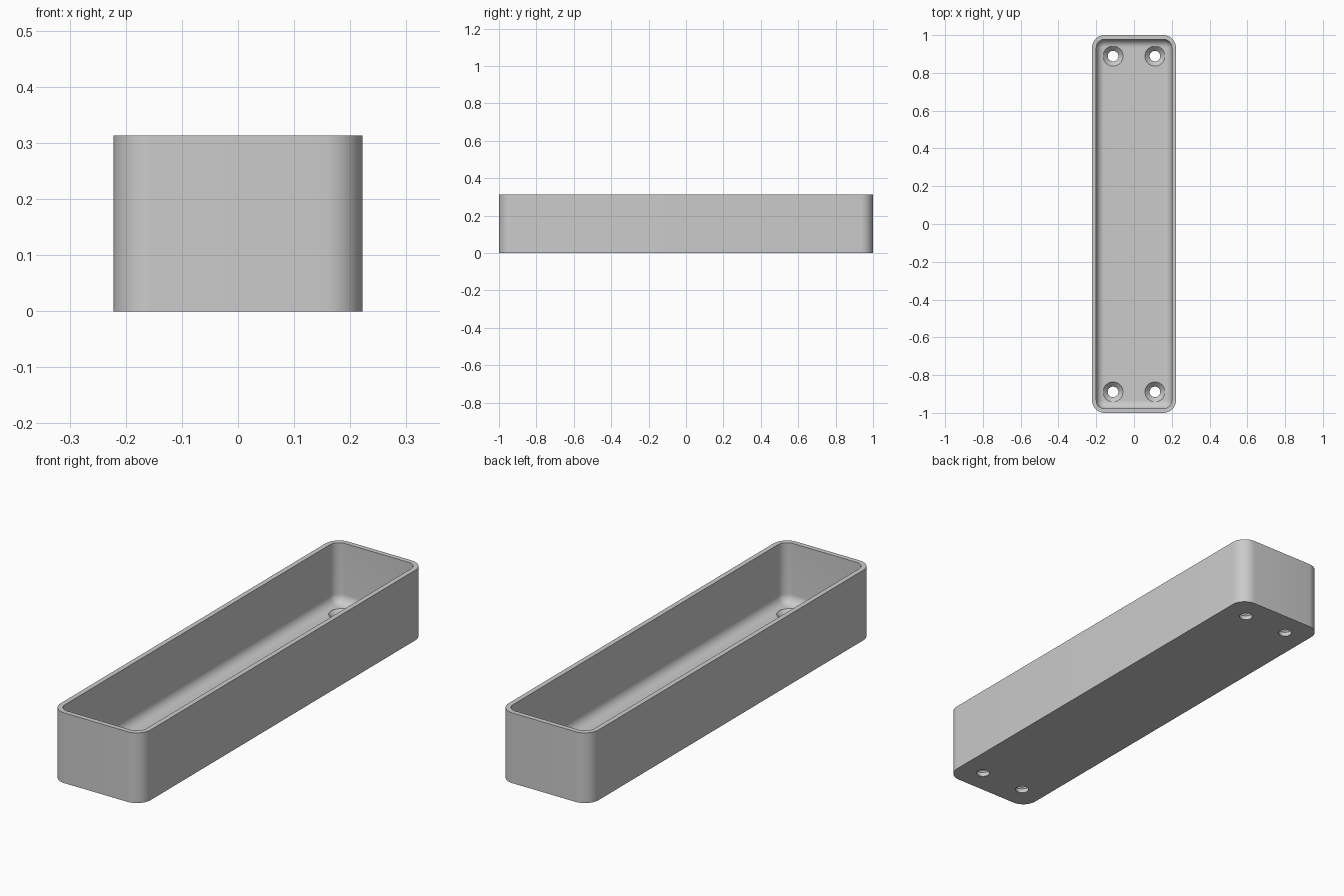
import bpy
import bmesh
from math import sin, cos, pi

if "Cube" in bpy.data.objects:
    bpy.data.objects.remove(bpy.data.objects["Cube"])

HALF_X, HALF_Y, HEIGHT = 0.222, 1.0, 0.313
WALL, FLOOR, CORNER, FILLET = 0.022, 0.044, 0.067, 0.042
STEPS = 10

grey = bpy.data.materials.new("plain grey")
grey.use_nodes = True
colour = (0.6, 0.6, 0.6, 1)
grey.diffuse_color = colour
grey.node_tree.nodes["Principled BSDF"].inputs["Base Color"].default_value = colour


def make_object(name, bm):
    bmesh.ops.recalc_face_normals(bm, faces=bm.faces)
    mesh = bpy.data.meshes.new(name)
    bm.to_mesh(mesh)
    bm.free()
    mesh.materials.append(grey)
    obj = bpy.data.objects.new(name, mesh)
    bpy.context.collection.objects.link(obj)
    return obj


def loft(bm, rings):
    """Skin a stack of closed rings and cap both ends."""
    loops = [[bm.verts.new(p) for p in ring] for ring in rings]
    for a, b in zip(loops, loops[1:]):
        for i in range(len(a)):
            j = (i + 1) % len(a)
            bm.faces.new((a[i], a[j], b[j], b[i]))
    bm.faces.new(loops[0])
    bm.faces.new(loops[-1])


def rounded_ring(inset, z):
    radius = CORNER - inset
    points = []
    for quarter, (sx, sy) in enumerate([(1, 1), (-1, 1), (-1, -1), (1, -1)]):
        for k in range(STEPS + 1):
            a = (quarter + k / STEPS) * pi / 2
            points.append((sx * (HALF_X - CORNER) + radius * cos(a),
                           sy * (HALF_Y - CORNER) + radius * sin(a), z))
    return points


def circle_ring(x, y, radius, z, sides=40):
    return [(x + radius * cos(2 * pi * i / sides),
             y + radius * sin(2 * pi * i / sides), z) for i in range(sides)]


# Tray: outer wall, rim, inner wall and rounded blend into the floor
rings = [rounded_ring(0, 0), rounded_ring(0, HEIGHT), rounded_ring(WALL, HEIGHT)]
for k in range(STEPS + 1):
    a = k / STEPS * pi / 2
    rings.append(rounded_ring(WALL + FILLET * (1 - cos(a)),
                              FLOOR + FILLET * (1 - sin(a))))
bm = bmesh.new()
loft(bm, rings)
tray = make_object("tray", bm)

# Four countersunk screw holes
bm = bmesh.new()
for x in (-0.111, 0.111):
    for y in (-0.889, 0.889):
        loft(bm, [circle_ring(x, y, r, z) for r, z in
                  ((0.028, -0.05), (0.028, 0.019), (0.053, FLOOR), (0.053, 0.1))])
cutter = make_object("screw_hole_cutter", bm)
cutter.hide_render = True

cut = tray.modifiers.new("screw holes", "BOOLEAN")
cut.operation = "DIFFERENCE"
cut.solver = "EXACT"
cut.object = cutter
bpy.context.view_layer.objects.active = tray
tray.select_set(True)
bpy.ops.object.modifier_apply(modifier=cut.name)
bpy.data.objects.remove(cutter)

# Smooth rounded surfaces with crisp rims
bpy.ops.object.shade_smooth_by_angle(angle=pi / 6)
